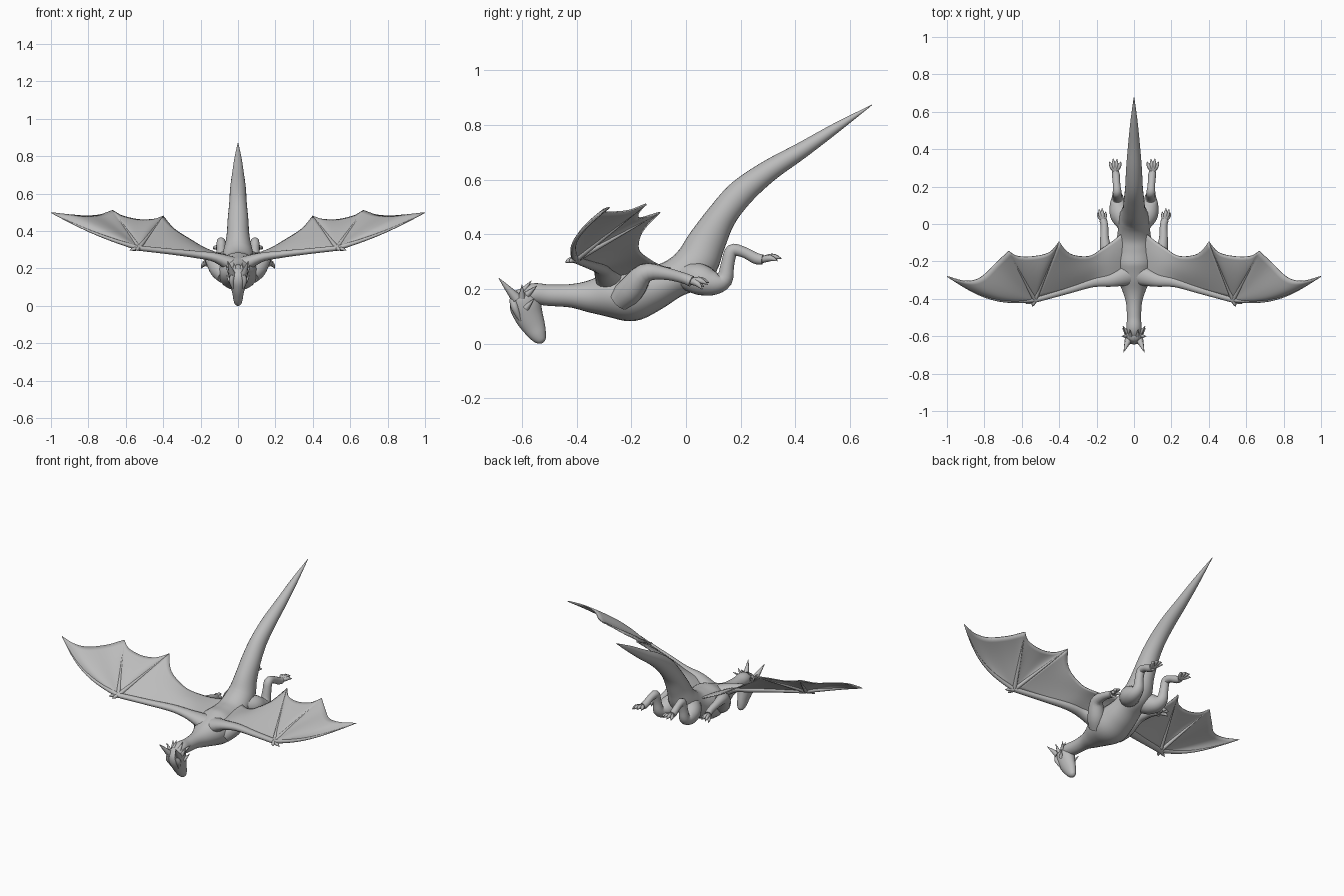
import bpy, bmesh
from math import sin, cos, pi, radians
from mathutils import Vector as V

cube = bpy.data.objects.get("Cube")
if cube:
    bpy.data.objects.remove(cube)

skin = bpy.data.materials.new("grey_skin")
skin.use_nodes = True
grey = (0.5, 0.5, 0.5, 1)
skin.diffuse_color = grey
skin.node_tree.nodes["Principled BSDF"].inputs["Base Color"].default_value = grey
X, Y = V((1, 0, 0)), V((0, 1, 0))


def finish(name, bm):
    bmesh.ops.remove_doubles(bm, verts=bm.verts, dist=0.0002)
    bmesh.ops.recalc_face_normals(bm, faces=bm.faces)
    mesh = bpy.data.meshes.new(name)
    bm.to_mesh(mesh)
    bm.free()
    mesh.materials.append(skin)
    mesh.shade_smooth()
    mesh.set_sharp_from_angle(angle=radians(50))
    obj = bpy.data.objects.new(name, mesh)
    bpy.context.collection.objects.link(obj)
    return obj


def spline(points, steps):
    """Smooth curve through control points of any dimension."""
    p = [points[0]] + list(points) + [points[-1]]
    out = []
    for i in range(1, len(p) - 2):
        for k in range(steps):
            t = k / steps
            out.append([0.5 * (2 * b + (c - a) * t + (2 * a - 5 * b + 4 * c - d) * t * t
                               + (3 * b - a - 3 * c + d) * t ** 3)
                        for a, b, c, d in zip(*p[i - 1:i + 3])])
    return out + [list(points[-1])]


def add_tube(bm, points, side=X, sides=14, steps=4):
    """Points hold x, y, z, side radius and optionally a second radius."""
    path = spline([p if len(p) == 5 else p + (p[3],) for p in points], steps)
    rings = []
    for i, p in enumerate(path):
        a, b = path[max(i - 1, 0)], path[min(i + 1, len(path) - 1)]
        tangent = (V(b[:3]) - V(a[:3])).normalized()
        n = side.cross(tangent).normalized()
        s = tangent.cross(n)
        rings.append([bm.verts.new(V(p[:3]) + s * cos(u) * max(p[3], 0.001)
                                   + n * sin(u) * max(p[4], 0.001))
                      for u in (2 * pi * k / sides for k in range(sides))])
    for r, q in zip(rings, rings[1:]):
        for k in range(sides):
            j = (k + 1) % sides
            bm.faces.new((r[k], r[j], q[j], q[k]))
    bm.faces.new(rings[0])
    bm.faces.new(rings[-1])


def add_grid(bm, rows):
    """Skin rows of equally many points."""
    grid = [[bm.verts.new(p) for p in row] for row in rows]
    for r, q in zip(grid, grid[1:]):
        for k in range(len(r) - 1):
            bm.faces.new((r[k], r[k + 1], q[k + 1], q[k]))


# Body with neck and raised tail, as y, z, width, depth
body = [(-.60, .16, .03, .03), (-.56, .182, .04, .038), (-.5, .177, .038, .039),
        (-.42, .175, .043, .043), (-.35, .173, .065, .06), (-.28, .178, .095, .083),
        (-.2, .184, .112, .102), (-.12, .205, .1, .085), (-.05, .235, .088, .07),
        (.03, .285, .08, .08), (.075, .37, .062, .07), (.13, .465, .055, .055),
        (.2, .55, .047, .05), (.3, .63, .042, .04), (.42, .705, .032, .03),
        (.55, .79, .019, .018), (.68, .873, .001, .001)]
bm = bmesh.new()
add_tube(bm, [(0,) + p for p in body], sides=24, steps=5)
finish("body_neck_and_tail", bm)

# Head hanging down from the neck
head = [(-.605, .2, .02, .018), (-.598, .175, .045, .045), (-.588, .14, .046, .057),
        (-.574, .1, .038, .052), (-.555, .06, .029, .042), (-.54, .03, .024, .031),
        (-.528, .01, .016, .018), (-.524, .003, .003, .004)]
bm = bmesh.new()
add_tube(bm, [(0,) + p for p in head], sides=20)
finish("head", bm)

# Wing layout: wrist, and the scalloped trailing edge of each panel
wrist = V((.53, -.405, .308))
arm = [(.03, -.27, .22, .06, .045), (.12, -.3, .258, .036, .026), (.22, -.312, .274, .026, .02),
       (.36, -.355, .29, .02, .016), (.53, -.405, .308, .016, .014)]
root_edge = [(.03, -.02, .27), (.1, -.08, .28), (.17, -.13, .305),
             (.24, -.172, .345), (.34, -.16, .41), (.4, -.095, .48)]
mid_edge = [(.4, -.095, .48), (.45, -.15, .452), (.53, -.172, .445),
            (.62, -.172, .47), (.67, -.145, .51)]
tip_edge = [(.67, -.145, .51), (.74, -.21, .475), (.82, -.285, .465),
            (.9, -.305, .476), (1, -.28, .498)]
bulge = V((0, -.055, -.015))


def fan_point(edge, s, t, lead):
    bow = V((0, 0, .022)) * sin(pi * s) * sin(pi * t * .75)
    return wrist.lerp(edge, t) + bow + bulge * lead * s * sin(pi * t)


def build_wing(name, mirror):
    # Membrane: arm panel and two finger fans
    bm = bmesh.new()
    lead = spline([a[:3] for a in arm], 5)
    trail = spline(root_edge, 4)
    n = len(trail) - 1
    add_grid(bm, [[V(a).lerp(V(b), t / 10) + V((0, 0, .014)) * sin(pi * i / n) * sin(pi * t / 10)
                   for t in range(11)] for i, (a, b) in enumerate(zip(lead, trail))])
    for edge, is_lead in ((mid_edge, 0), (tip_edge, 1)):
        pts = spline(edge, 5)
        add_grid(bm, [[fan_point(V(p), i / (len(pts) - 1), t / 12, is_lead) for t in range(13)]
                      for i, p in enumerate(pts)])
    mirror(bm)
    wing = finish(name + "_wing_membrane", bm)
    thick = wing.modifiers.new("thickness", "SOLIDIFY")
    thick.thickness, thick.offset = .006, 0

    # Arm, finger bones and thumb claws
    bm = bmesh.new()
    add_tube(bm, arm, Y)
    for edge, s, is_lead in ((mid_edge[0], 0, 0), (mid_edge[-1], 0, 0), (tip_edge[-1], 1, 1)):
        add_tube(bm, [tuple(fan_point(V(edge), s, k / 6, is_lead)) + (.013 - .0019 * k,)
                      for k in range(7)], Y if is_lead else X, 8, 3)
    for dx, dy in ((.05, -.02), (.015, -.035)):
        add_tube(bm, [tuple(wrist) + (.013,), (.53 + dx * .6, -.405 + dy * .7, .303, .009),
                      (.53 + dx, -.405 + dy, .296, .001)], V((0, 0, 1)), 8)
    mirror(bm)
    finish(name + "_wing_bones", bm)


def build_leg(name, limb, toes, mirror):
    bm = bmesh.new()
    add_tube(bm, limb)
    end = V(limb[-1][:3])
    for dx, dy, dz in toes:
        tip = end + V((dx, dy, dz))
        mid = end.lerp(tip, .55) + V((dx * .15, 0, .008))
        add_tube(bm, [tuple(end) + (.012,), tuple(mid) + (.011,), tuple(tip) + (.001,)], sides=8)
    mirror(bm)
    finish(name, bm)


front_limb = [(.07, -.24, .16, .045), (.105, -.2, .2, .05), (.145, -.15, .258, .036),
              (.157, -.08, .257, .024), (.158, -.01, .24, .02), (.165, .02, .228, .021)]
hind_limb = [(.04, .0, .25, .05), (.07, .05, .235, .058), (.085, .1, .222, .046),
             (.088, .14, .235, .032), (.09, .152, .29, .025), (.09, .168, .34, .024),
             (.093, .21, .335, .02), (.096, .255, .312, .021), (.1, .28, .307, .019)]
front_toes = [(.03, .04, -.03), (.022, .06, -.012), (.006, .065, -.005), (-.014, .045, -.02)]
hind_toes = [(-.03, .055, .002), (-.009, .068, .006), (.012, .07, .004), (.031, .055, -.005)]
# Crest spikes as base and tip
spikes = [((.03, -.62, .165, .02), (.055, -.685, .24)), ((.04, -.6, .17, .013), (.066, -.6, .215)),
          ((.036, -.58, .18, .012), (.06, -.545, .212)), ((.018, -.6, .19, .012), (.022, -.565, .23)),
          ((.04, -.585, .13, .012), (.062, -.555, .165))]

for name, sign in (("left", 1), ("right", -1)):
    def mirror(bm, sign=sign):
        for v in bm.verts:
            v.co.x *= sign

    build_wing(name, mirror)
    build_leg(name + "_front_leg", front_limb, front_toes, mirror)
    build_leg(name + "_hind_leg", hind_limb, hind_toes, mirror)
    bm = bmesh.new()
    for base, tip in spikes:
        middle = V(base[:3]).lerp(V(tip), .5)
        add_tube(bm, [base, tuple(middle) + (base[3] * .55,), tip + (.001,)], sides=8)
    # Brow ridge
    add_tube(bm, [(.028, -.635, .165, .012), (.034, -.625, .13, .014), (.022, -.605, .085, .006)], sides=8)
    mirror(bm)
    finish(name + "_horns_and_brow", bm)
